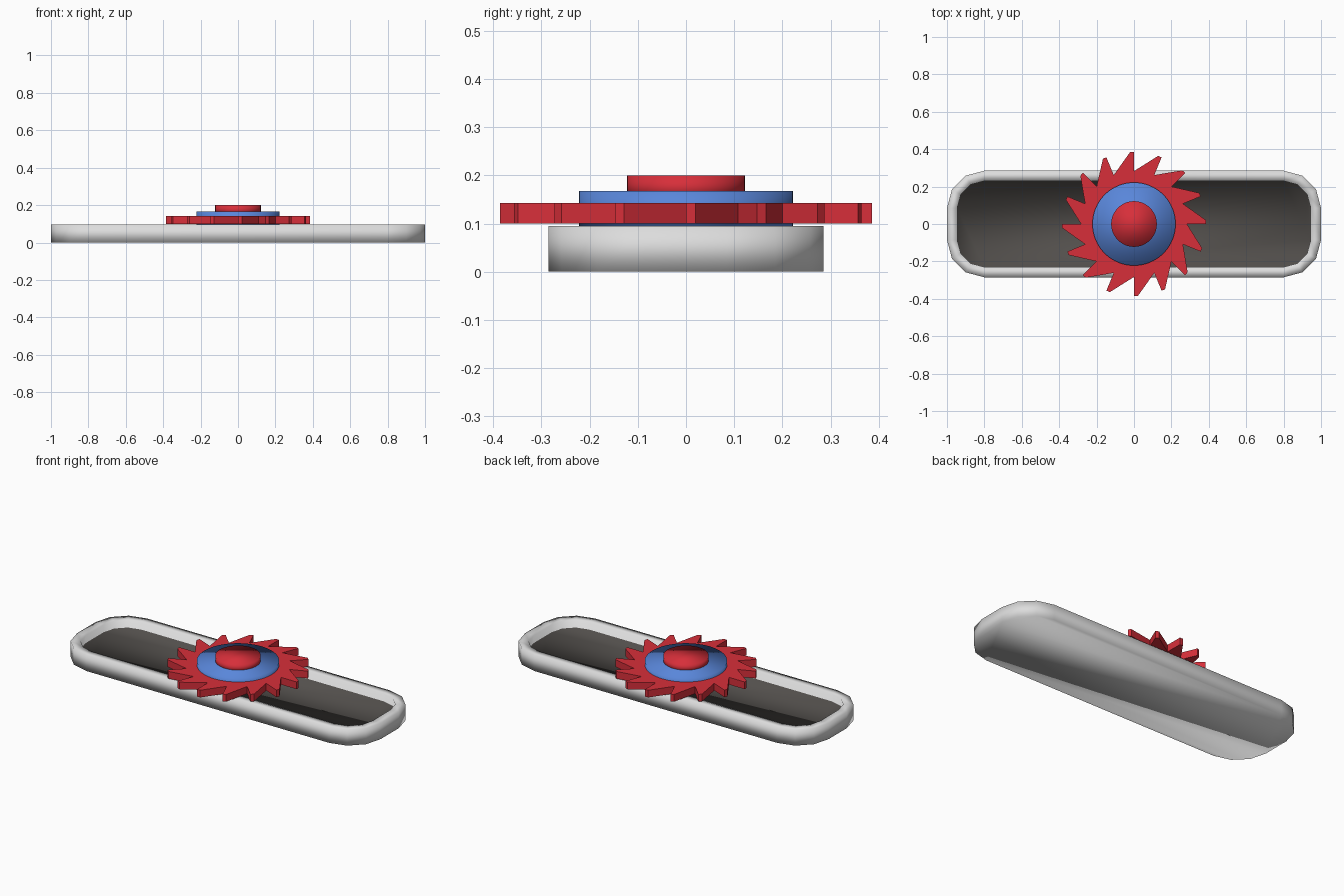
import bpy, bmesh
from math import sin, cos, radians

cube = bpy.data.objects.get("Cube")
if cube:
    bpy.data.objects.remove(cube, do_unlink=True)


def material(name, rgb):
    m = bpy.data.materials.new(name)
    m.use_nodes = True
    m.diffuse_color = (*rgb, 1)
    bsdf = next(n for n in m.node_tree.nodes if n.type == 'BSDF_PRINCIPLED')
    bsdf.inputs["Base Color"].default_value = (*rgb, 1)
    return m


light_grey = material("light_grey", (0.72, 0.72, 0.72))
dark_grey = material("dark_grey", (0.085, 0.078, 0.072))
red = material("red", (0.68, 0.028, 0.042))
blue = material("blue", (0.1, 0.24, 0.7))


def polar(r, deg):
    return r * cos(radians(deg)), r * sin(radians(deg))


def rounded_outline(radius):
    """Rounded rectangle with three segments per corner."""
    pts = []
    for i, (sx, sy) in enumerate([(1, 1), (-1, 1), (-1, -1), (1, -1)]):
        for j in range(4):
            x, y = polar(radius, i * 90 + j * 30)
            pts.append((sx * 0.8 + x, sy * 0.085 + y))
    return pts


def loft(name, sections, mats, smooth):
    """Join (outline, height) sections in order and cap both ends."""
    bm = bmesh.new()
    rings = [[bm.verts.new((x, y, z)) for x, y in pts] for pts, z in sections]
    n = len(rings[0])
    for a, b in zip(rings, rings[1:]):
        for i in range(n):
            j = (i + 1) % n
            bm.faces.new((a[i], a[j], b[j], b[i]))
    bm.faces.new(rings[0][::-1])
    top = bm.faces.new(rings[-1])
    top.material_index = len(mats) - 1
    for f in bm.faces:
        f.smooth = smooth
    mesh = bpy.data.meshes.new(name)
    bm.to_mesh(mesh)
    bm.free()
    for m in mats:
        mesh.materials.append(m)
    obj = bpy.data.objects.new(name, mesh)
    bpy.context.collection.objects.link(obj)
    return obj


# Shallow tray with a raised rim and a dark floor
outer, inner = rounded_outline(0.2), rounded_outline(0.145)
loft("tray", [(outer, 0), (outer, 0.095), (inner, 0.095), (inner, 0.05)],
     [light_grey, dark_grey], True)

# Saw-toothed wheel: radial edge, narrow tip, slanted back
teeth = 16
saw = []
for k in range(teeth):
    a = k * 360 / teeth
    saw += [polar(0.283, a), polar(0.386, a), polar(0.386, a + 3)]
loft("toothed_wheel", [(saw, 0.1), (saw, 0.143)], [red], False)


# Hub discs
def disc(name, radius, z0, z1, mat):
    circle = [polar(radius, i * 360 / 64) for i in range(64)]
    loft(name, [(circle, z0), (circle, z1)], [mat], True)


disc("hub_disc", 0.222, 0.093, 0.167, blue)
disc("hub_cap", 0.122, 0.15, 0.2, red)
